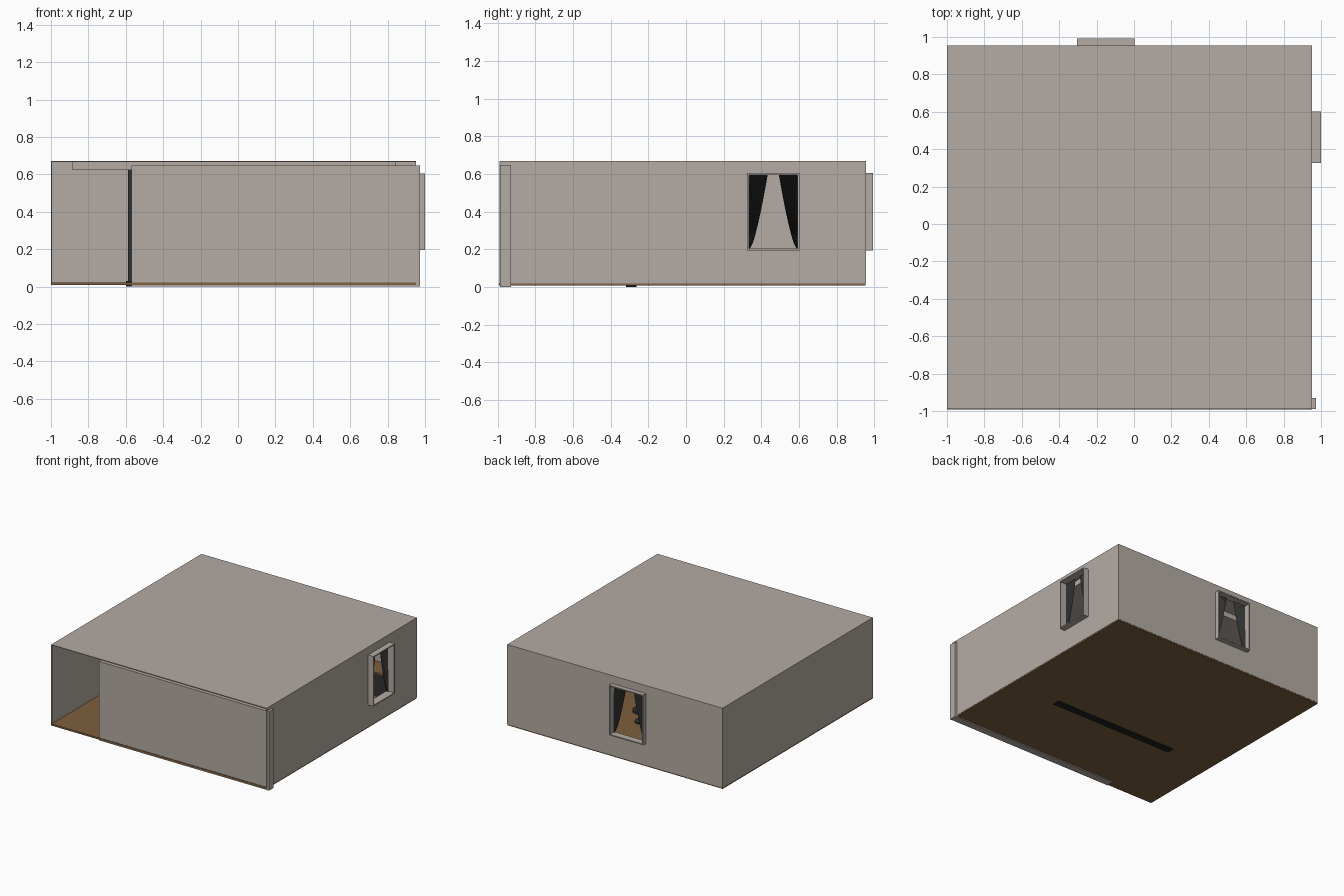
import bpy, bmesh, math

if "Cube" in bpy.data.objects:
    bpy.data.objects.remove(bpy.data.objects["Cube"])


def mat(name, rgb):
    m = bpy.data.materials.new(name)
    m.diffuse_color = (*rgb, 1)
    m.use_nodes = True
    m.node_tree.nodes["Principled BSDF"].inputs["Base Color"].default_value = m.diffuse_color
    return m


WALL = mat("warm_grey_plaster", (0.46, 0.41, 0.37))
WOOD = mat("brown_wood", (0.21, 0.115, 0.05))
DARK = mat("charcoal", (0.03, 0.032, 0.031))
BLACK = mat("near_black", (0.014, 0.014, 0.014))


def finish(name, bm, material):
    bmesh.ops.recalc_face_normals(bm, faces=bm.faces[:])
    me = bpy.data.meshes.new(name)
    bm.to_mesh(me)
    bm.free()
    me.materials.append(material)
    ob = bpy.data.objects.new(name, me)
    bpy.context.collection.objects.link(ob)
    return ob


def box(name, x, y, z, material):
    bm = bmesh.new()
    bmesh.ops.create_cube(bm, size=1)
    for v in bm.verts:
        for i, r in enumerate((x, y, z)):
            v.co[i] = r[0] if v.co[i] < 0 else r[1]
    return finish(name, bm, material)


def cylinder(name, loc, r, depth, material, n=24):
    bm = bmesh.new()
    bmesh.ops.create_cone(bm, cap_ends=True, segments=n, radius1=r, radius2=r, depth=depth)
    bmesh.ops.translate(bm, verts=bm.verts[:], vec=loc)
    return finish(name, bm, material)


# map (along wall, outward, height) onto the right or back wall
def right_side(u, d, z):
    return (d, u, z)


def back_side(u, d, z):
    return (u, d, z)


def ring(name, place, outer, inner, d0, d1, material):
    """Rectangular panel with a rectangular hole; rects are (u0, u1, z0, z1)."""
    bm = bmesh.new()
    loops = []
    for d in (d0, d1):
        for u0, u1, z0, z1 in (outer, inner):
            loops.append([bm.verts.new(place(u, d, z)) for u, z in
                          ((u0, z0), (u1, z0), (u1, z1), (u0, z1))])
    a, b, c, e = loops
    for p, q in ((a, b), (b, e), (e, c), (c, a)):
        for i in range(4):
            j = (i + 1) % 4
            bm.faces.new((p[i], p[j], q[j], q[i]))
    return finish(name, bm, material)


def curtain(name, place, edge, sign, width, d, z0, z1):
    """Pleated drape gathered from the middle at the top to the side at the bottom."""
    bm = bmesh.new()
    rows, cols = 14, 20
    grid = []
    for r in range(rows + 1):
        t = r / rows
        w = 0.006 + (width - 0.006) * t ** 0.72
        grid.append([bm.verts.new(place(edge + sign * w * c / cols,
                                        d + (0.006 if c % 2 else -0.006),
                                        z0 + (z1 - z0) * t)) for c in range(cols + 1)])
    for r in range(rows):
        for c in range(cols):
            bm.faces.new((grid[r][c], grid[r][c + 1], grid[r + 1][c + 1], grid[r + 1][c]))
    return finish(name, bm, DARK)


# room shell: floor, roof, left wall
X0, X1, Y0, Y1, TOP = -1.0, 0.953, -0.99, 0.955, 0.67
box("floor", (X0, X1 - 0.002), (Y0 - 0.002, Y1 - 0.002), (0.008, 0.022), WOOD)
box("roof", (X0, X1), (Y0, Y1), (TOP - 0.005, TOP), WALL)
box("left_wall", (X0, X0 + 0.005), (Y0, Y1), (0.018, TOP), WALL)

# walls with window openings, projecting frames and tied curtains
Z0, Z1, T = 0.195, 0.605, 0.009
for side, place, lo, hi, u0, u1, d, out in (
        ("right", right_side, Y0, Y1, 0.325, 0.602, X1, 1.0),
        ("back", back_side, X0, X1, -0.305, 0.003, Y1, 0.992)):
    hole = (u0 + T, u1 - T, Z0 + T, Z1 - T)
    ring(side + "_wall", place, (lo, hi, 0.018, TOP), hole, d - 0.005, d, WALL)
    ring(side + "_window_frame", place, (u0, u1, Z0, Z1), hole, d - 0.02, out, WALL)
    w = (u1 - u0) * 0.36
    curtain(side + "_curtain_a", place, u0 + T, 1, w, d - 0.01, Z0 + T, Z1 - T)
    curtain(side + "_curtain_b", place, u1 - T, -1, w, d - 0.01, Z0 + T, Z1 - T)

# front wall with the doorway left open beside it
box("front_wall", (-0.57, 0.973), (-0.988, -0.93), (0.0, 0.647), WALL)

# dropped ceiling panel
box("ceiling_panel", (-0.885, 0.845), (-0.7, 0.7), (0.622, TOP - 0.004), WALL)

# dark partition standing across the room, its base showing under the floor
box("partition", (-0.588, 0.52), (-0.315, -0.265), (0.012, 0.622), DARK)
box("partition_base", (-0.6, 0.52), (-0.32, -0.262), (0.001, 0.03), BLACK)

# low cabinet in the back corner
box("cabinet_body", (0.38, 0.86), (0.79, 0.945), (0.022, 0.205), DARK)
box("cabinet_top", (0.37, 0.87), (0.78, 0.947), (0.205, 0.222), WOOD)

# stool
cylinder("stool_seat", (0.16, 0.36, 0.115), 0.06, 0.02, DARK)
cylinder("stool_stem", (0.16, 0.36, 0.065), 0.01, 0.09, DARK, 12)
cylinder("stool_foot", (0.16, 0.36, 0.026), 0.045, 0.01, DARK)
